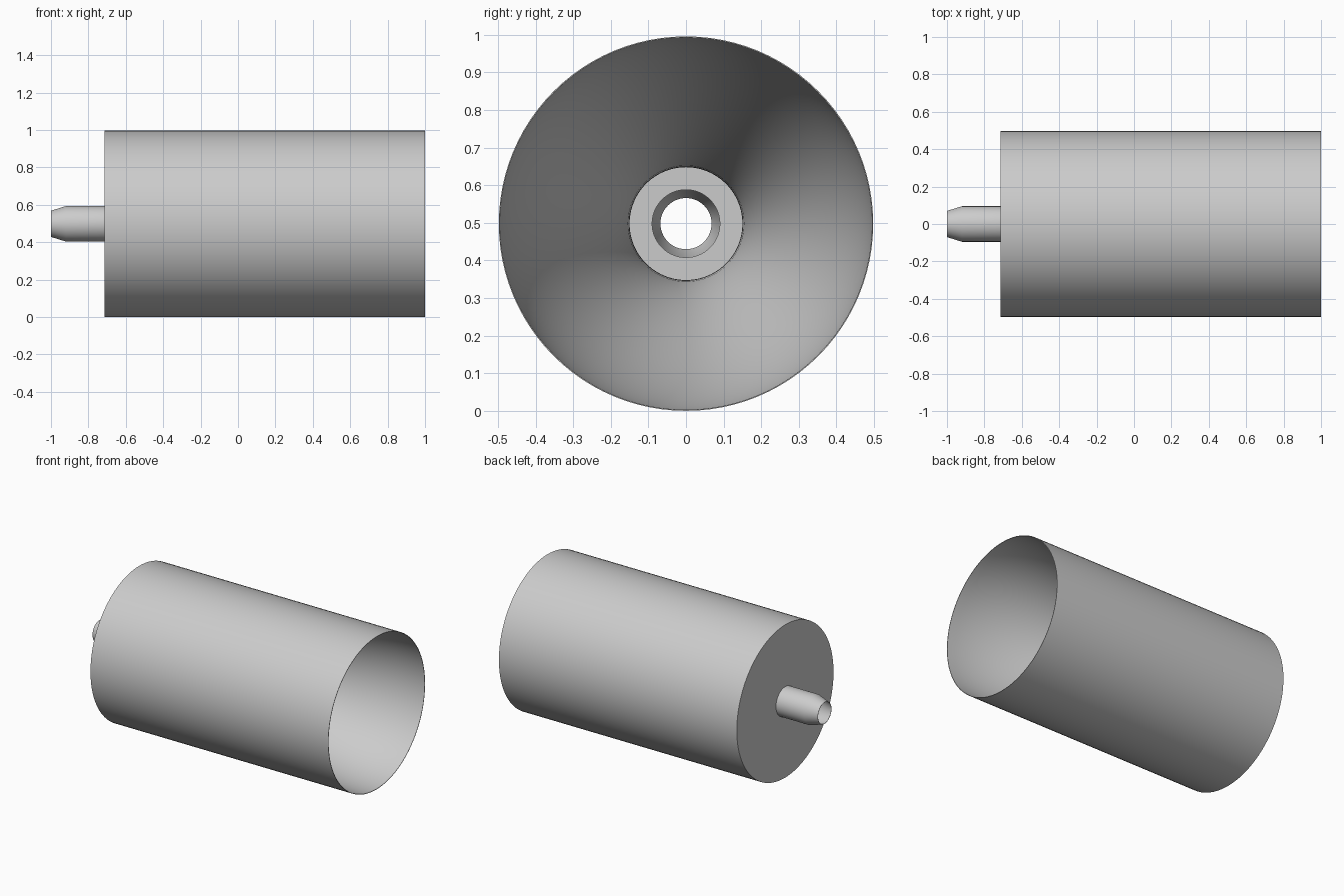
import bpy
import bmesh
import math

SEGMENTS = 96
RADIUS = 0.498
BACK = -0.715
BORE = 0.09
NECK = 0.15

cube = bpy.data.objects.get("Cube")
if cube:
    bpy.data.objects.remove(cube, do_unlink=True)

grey = bpy.data.materials.new("plain grey")
grey.use_nodes = True
colour = (0.6, 0.6, 0.6, 1)
grey.diffuse_color = colour
grey.node_tree.nodes["Principled BSDF"].inputs["Base Color"].default_value = colour


def revolve(name, profile):
    """Turn a closed loop of (x, radius) points around the long axis."""
    bm = bmesh.new()
    rings = []
    for i in range(SEGMENTS):
        a = 2 * math.pi * i / SEGMENTS
        rings.append([bm.verts.new((x, r * math.cos(a), r * math.sin(a)))
                      for x, r in profile])
    n = len(profile)
    for i, ring in enumerate(rings):
        after = rings[(i + 1) % SEGMENTS]
        for j in range(n):
            k = (j + 1) % n
            bm.faces.new((ring[j], ring[k], after[k], after[j]))
    bmesh.ops.recalc_face_normals(bm, faces=bm.faces)
    mesh = bpy.data.meshes.new(name)
    bm.to_mesh(mesh)
    bm.free()
    mesh.materials.append(grey)
    obj = bpy.data.objects.new(name, mesh)
    obj.location.z = RADIUS
    bpy.context.collection.objects.link(obj)
    bpy.ops.object.select_all(action='DESELECT')
    obj.select_set(True)
    bpy.context.view_layer.objects.active = obj
    bpy.ops.object.shade_smooth_by_angle(angle=math.radians(35))
    return obj


# Cylindrical housing with a funnel-shaped bowl opening at the wide end
mouth, throat, floor, lip = 1.0, -0.55, -0.68, RADIUS - 0.003
steps = 28
bowl = []
for i in range(steps + 1):
    t = i / steps
    blend = (1 + math.cos(math.pi * t)) / 2
    bowl.append((mouth + (throat - mouth) * t, NECK + (lip - NECK) * blend))
revolve("housing", [(BACK, BORE), (BACK, RADIUS), (mouth, RADIUS)]
        + bowl + [(floor, NECK), (floor, BORE)])

# Thin hollow nozzle with a tapered tip
revolve("nozzle", [(BACK, 0.095), (-0.92, 0.095), (-1, 0.07),
                   (-1, 0.068), (-0.92, BORE), (BACK, BORE)])
